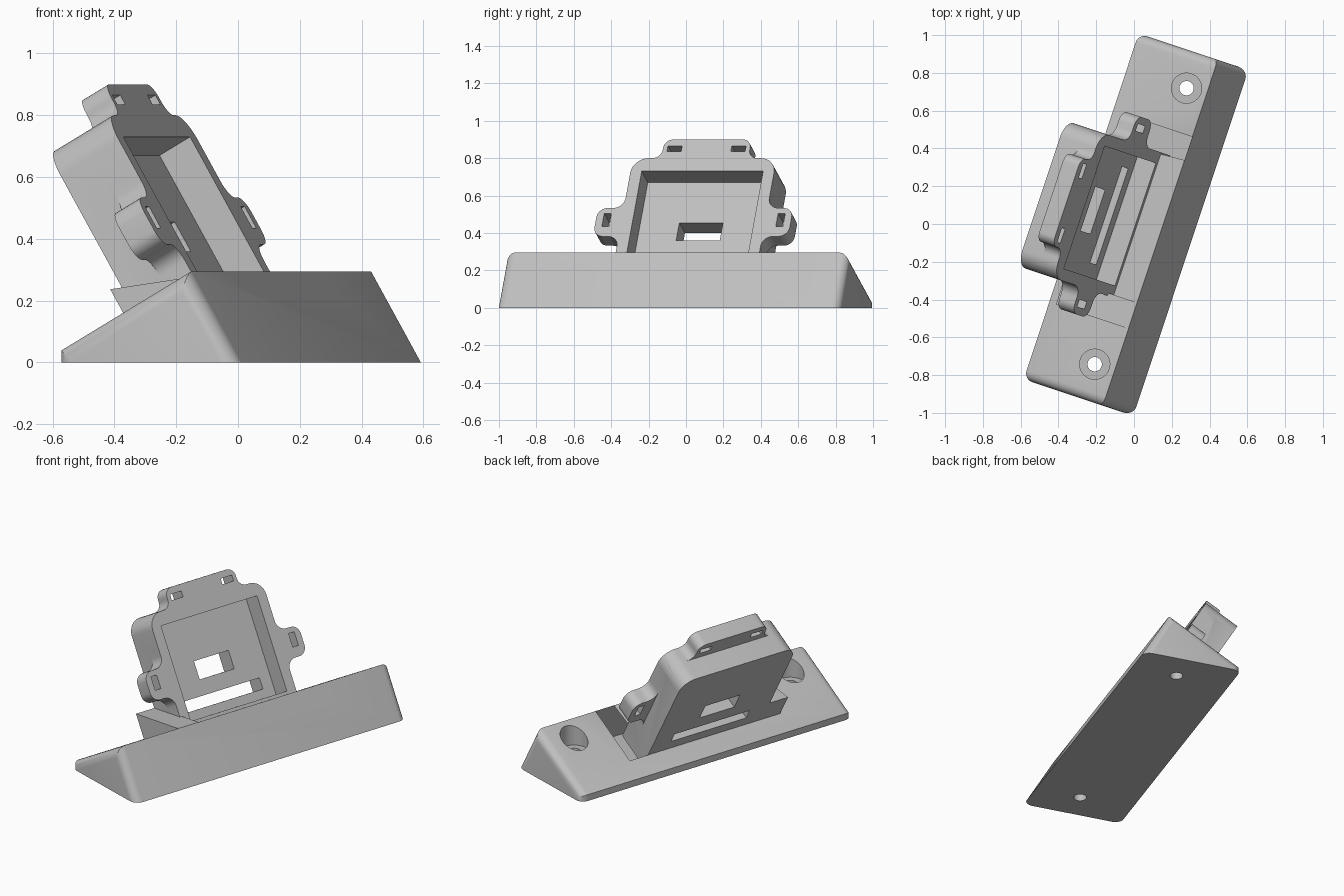
import bpy, bmesh, math
from mathutils import Vector

if "Cube" in bpy.data.objects:
    bpy.data.objects.remove(bpy.data.objects["Cube"])

A = math.radians(18.4)                                  # turn of the whole model about z
U = Vector((math.sin(A), math.cos(A), 0))               # along the length
V = Vector((math.cos(A), -math.sin(A), 0))              # towards the front
Z = Vector((0, 0, 1))
W = V * -0.5 + Z * math.cos(math.radians(30))           # up the leaning front
N = V * math.cos(math.radians(30)) + Z * 0.5            # out of the leaning front
RIDGE = V * 0.147 + Z * 0.295

grey = bpy.data.materials.new("light grey")
grey.diffuse_color = (0.52, 0.52, 0.52, 1)
grey.use_nodes = True
grey.node_tree.nodes["Principled BSDF"].inputs["Base Color"].default_value = grey.diffuse_color


def finish(bm, name):
    bmesh.ops.recalc_face_normals(bm, faces=bm.faces)
    me = bpy.data.meshes.new(name)
    bm.to_mesh(me)
    bm.free()
    ob = bpy.data.objects.new(name, me)
    bpy.context.collection.objects.link(ob)
    me.materials.append(grey)
    return ob


def prism_bm(pts, d0, d1, ax, ay, ad, org):
    """Extrude a 2D outline in axes ax, ay along ad from d0 to d1."""
    bm = bmesh.new()
    lo = [bm.verts.new(org + ax * p + ay * q + ad * d0) for p, q in pts]
    hi = [bm.verts.new(org + ax * p + ay * q + ad * d1) for p, q in pts]
    bm.faces.new(lo)
    bm.faces.new(hi)
    for i in range(len(pts)):
        j = (i + 1) % len(pts)
        bm.faces.new((lo[i], lo[j], hi[j], hi[i]))
    return bm


def plate(name, pts, n0, n1):
    return finish(prism_bm(pts, n0, n1, U, W, N, RIDGE), name)


def block(name, u0, u1, w0, w1, n0, n1):
    return plate(name, [(u0, w0), (u1, w0), (u1, w1), (u0, w1)], n0, n1)


def cylinder(name, u, v, r, z0, z1):
    pts = [(u + r * math.cos(t * math.tau / 40), v + r * math.sin(t * math.tau / 40)) for t in range(40)]
    return finish(prism_bm(pts, z0, z1, U, V, Z, Vector()), name)


def rounded(corners, steps=8):
    """Outline from (x, y, radius) corners, convex or concave."""
    out = []
    for i, (x, y, r) in enumerate(corners):
        p = Vector((x, y))
        if r == 0:
            out.append((x, y))
            continue
        a = (Vector(corners[i - 1][:2]) - p).normalized() * r
        b = (Vector(corners[(i + 1) % len(corners)][:2]) - p).normalized() * r
        c = p + a + b
        for k in range(steps + 1):
            t = k / steps * math.pi / 2
            q = c - b * math.cos(t) - a * math.sin(t)
            out.append((q.x, q.y))
    return out


def combine(target, tool, op):
    m = target.modifiers.new("combine", 'BOOLEAN')
    m.operation, m.object, m.solver = op, tool, 'EXACT'
    bpy.context.view_layer.objects.active = target
    bpy.ops.object.modifier_apply(modifier=m.name)
    bpy.data.objects.remove(tool)


def smooth(ob):
    bpy.ops.object.select_all(action='DESELECT')
    ob.select_set(True)
    bpy.context.view_layer.objects.active = ob
    bpy.ops.object.shade_smooth_by_angle(angle=math.radians(30))


# wedge base: rounded ends, then trimmed flat at the ground
bm = prism_bm([(-0.295, -0.3), (0.490, -0.3), (0.147, 0.295), (-0.295, 0.040)],
              -0.965, 0.965, V, Z, U, Vector())
ends = [e for e in bm.edges
        if abs((e.verts[0].co - e.verts[1].co).dot(U)) < 1e-4
        and max(v.co.z for v in e.verts) > -0.2]
bmesh.ops.recalc_face_normals(bm, faces=bm.faces)
bmesh.ops.bevel(bm, geom=ends, offset=0.05, segments=6, profile=0.5, affect='EDGES')
cut = bmesh.ops.bisect_plane(bm, geom=bm.verts[:] + bm.edges[:] + bm.faces[:],
                             plane_co=(0, 0, 0), plane_no=(0, 0, 1), clear_inner=True)
bmesh.ops.holes_fill(bm, edges=[e for e in bm.edges if e.is_boundary])
base = finish(bm, "wedge_base")

# triangular gussets beside the tower
for s in (-1, 1):
    tri = [(0, 0), (-0.38, 0.152), (-0.38, -0.02), (-0.02, -0.03)]
    gusset = finish(prism_bm(tri, 0.39 * s, 0.535 * s, N, W, U, RIDGE), "gusset")
    combine(base, gusset, 'UNION')

# front notch and counterbored screw holes
combine(base, block("notch_cutter", -0.435, 0.435, -0.075, 0.3, -0.25, 0.1), 'DIFFERENCE')
for s in (-1, 1):
    combine(base, cylinder("counterbore_cutter", 0.77 * s, 0.037, 0.08, 0.15, 0.5), 'DIFFERENCE')
    combine(base, cylinder("screw_cutter", 0.77 * s, 0.037, 0.038, -0.1, 0.3), 'DIFFERENCE')

# leaning tower: deep body plus thinner tabbed front
half = [(0.405, -0.1, 0), (0.405, 0.67, 0.09)]
body = half + [(-x, y, r) for x, y, r in reversed(half)]
tower = plate("tower", rounded(body), -0.38, -0.15)
half = [(0.39, -0.05, 0), (0.39, 0.1, 0), (0.405, 0.1, 0), (0.405, 0.187, 0.06),
        (0.55, 0.187, 0.055), (0.55, 0.362, 0.055), (0.405, 0.362, 0.06),
        (0.405, 0.67, 0.09), (0.245, 0.67, 0.05), (0.245, 0.785, 0.05)]
tabs = half + [(-x, y, r) for x, y, r in reversed(half)]
combine(tower, plate("tabs", rounded(tabs), -0.25, -0.15), 'UNION')

# pocket, openings in its floor, and slots through the tabs
combine(tower, block("pocket_cutter", -0.342, 0.342, 0.018, 0.589, -0.27, 0), 'DIFFERENCE')
combine(tower, block("window_cutter", -0.123, 0.123, 0.23, 0.34, -0.5, -0.2), 'DIFFERENCE')
combine(tower, block("slot_cutter", -0.268, 0.268, 0.07, 0.137, -0.5, -0.2), 'DIFFERENCE')
for s in (-1, 1):
    combine(tower, block("top_slot_cutter", 0.18 * s - 0.04, 0.18 * s + 0.04,
                         0.71, 0.745, -0.5, 0), 'DIFFERENCE')
    combine(tower, block("side_slot_cutter", 0.49 * s - 0.02, 0.49 * s + 0.02,
                         0.248, 0.329, -0.5, 0), 'DIFFERENCE')

for ob in (base, tower):
    smooth(ob)
